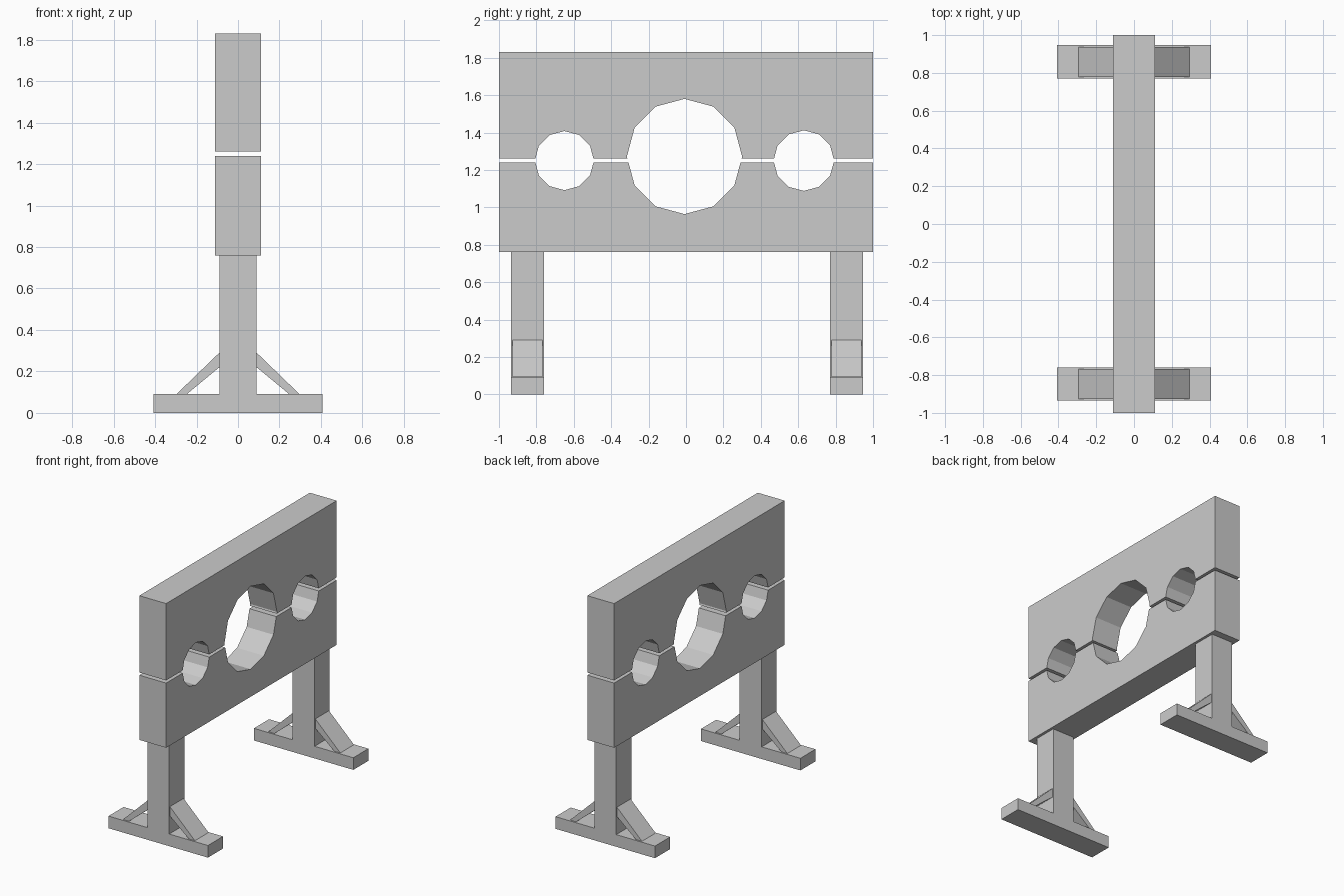
import bpy, bmesh, math

if "Cube" in bpy.data.objects:
    bpy.data.objects.remove(bpy.data.objects["Cube"])

FOOT, POST = 0.408, 0.09
HOLES = [(-0.65, 1.25, 0.158), (-0.008, 1.272, 0.308), (0.63, 1.25, 0.162)]  # y, z, radius


def prism(name, profile, axis, lo, hi):
    """Extrude a (horizontal, z) profile along axis 'x' or 'y'."""
    bm = bmesh.new()
    def place(p, d):
        return (d, p[0], p[1]) if axis == 'x' else (p[0], d, p[1])
    face = bm.faces.new([bm.verts.new(place(p, lo)) for p in profile])
    ext = bmesh.ops.extrude_face_region(bm, geom=[face])
    moved = [g for g in ext['geom'] if isinstance(g, bmesh.types.BMVert)]
    vec = (hi - lo, 0, 0) if axis == 'x' else (0, hi - lo, 0)
    bmesh.ops.translate(bm, verts=moved, vec=vec)
    bmesh.ops.recalc_face_normals(bm, faces=bm.faces)
    mesh = bpy.data.meshes.new(name)
    bm.to_mesh(mesh)
    bm.free()
    obj = bpy.data.objects.new(name, mesh)
    bpy.context.collection.objects.link(obj)
    return obj


def notch(y, z, r, cut, side):
    """Part of a 12-sided hole lying above (side=1) or below (-1) the cut line."""
    ring = [(y - r * math.cos(i * math.pi / 6), z + side * r * math.sin(i * math.pi / 6))
            for i in range(-3, 10)]
    pts = []
    for a, b in zip(ring, ring[1:]):
        da, db = (a[1] - cut) * side, (b[1] - cut) * side
        if da > 1e-6:
            pts.append(a)
        if da * db < 0:
            t = da / (da - db)
            pts.append((a[0] + t * (b[0] - a[0]), cut))
    return pts


def board(name, cut, outer, side):
    profile = [(-1, outer), (-1, cut)]
    for hole in HOLES:
        profile += notch(*hole, cut, side)
    profile += [(1, cut), (1, outer)]
    return prism(name, profile, 'x', -0.11, 0.11)


# Two halves of the neck and wrist board
board("lower_board", 1.24, 0.76, -1)
board("upper_board", 1.26, 1.83, 1)

# Legs: post and foot in one piece, with a slanted brace on each side
half = [(POST, 0.76), (POST, 0.09), (FOOT, 0.09), (FOOT, 0)]
leg_profile = half + [(-x, z) for x, z in reversed(half)]
brace_profile = [(POST, 0.29), (0.295, 0.092), (0.245, 0.092), (POST, 0.22)]
for label, y in (("left", -0.847), ("right", 0.858)):
    prism(label + "_leg", leg_profile, 'y', y - 0.0885, y + 0.0885)
    for end, s in (("front", 1), ("back", -1)):
        prism(f"{label}_{end}_brace", [(s * x, z) for x, z in brace_profile],
              'y', y - 0.08, y + 0.08)
